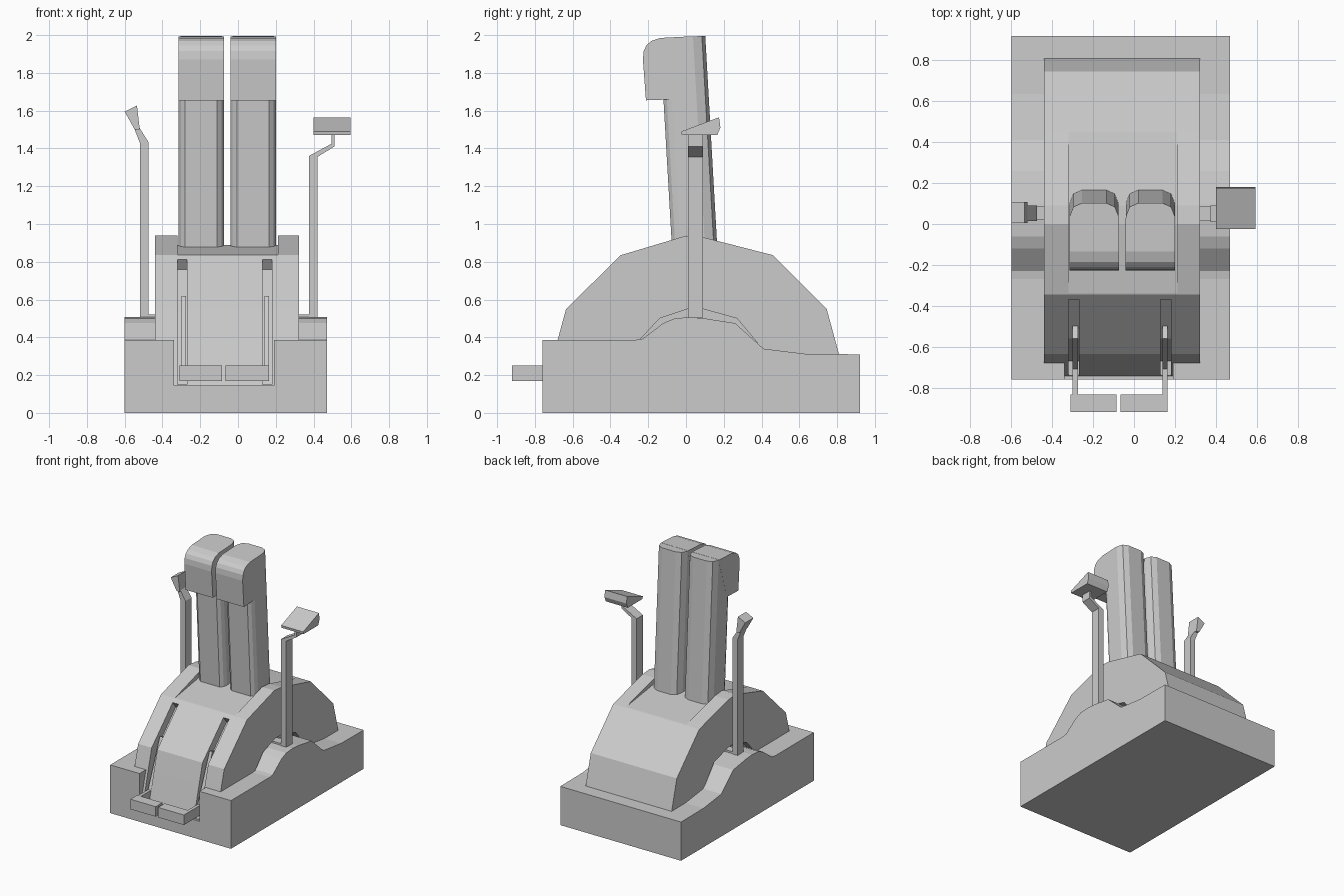
import bpy, bmesh

if "Cube" in bpy.data.objects:
    bpy.data.objects.remove(bpy.data.objects["Cube"])


def prism(name, pts, a, b, axis='x'):
    """Extrude a profile: axis x takes (y,z) points, y takes (x,z) points."""
    def place(p, t):
        return (t, p[0], p[1]) if axis == 'x' else (p[0], t, p[1])
    bm = bmesh.new()
    lo = [bm.verts.new(place(p, a)) for p in pts]
    hi = [bm.verts.new(place(p, b)) for p in pts]
    bm.faces.new(lo)
    bm.faces.new(hi)
    n = len(pts)
    for i in range(n):
        j = (i + 1) % n
        bm.faces.new((lo[i], lo[j], hi[j], hi[i]))
    bmesh.ops.recalc_face_normals(bm, faces=bm.faces)
    me = bpy.data.meshes.new(name)
    bm.to_mesh(me)
    bm.free()
    ob = bpy.data.objects.new(name, me)
    bpy.context.collection.objects.link(ob)
    return ob


def rect(a0, a1, z0, z1):
    return [(a0, z0), (a1, z0), (a1, z1), (a0, z1)]


def cut(ob, cutter):
    cutter.hide_render = True
    m = ob.modifiers.new("cut", 'BOOLEAN')
    m.operation = 'DIFFERENCE'
    m.solver = 'EXACT'
    m.object = cutter
    bpy.context.view_layer.objects.active = ob
    bpy.ops.object.modifier_apply(modifier=m.name)
    bpy.data.objects.remove(cutter)


# Base block with a hump under the side levers and a notch for the pedals
base = prism("base", [(-.76, 0), (.92, 0), (.92, .31), (.635, .312), (.41, .34),
                      (.26, .475), (.10, .50), (.02, .507), (-.06, .50),
                      (-.12, .475), (-.23, .392), (-.27, .386), (-.76, .386)], -.6, .47)
cut(base, prism("notch_cutter", rect(-.9, -.6, .145, .7), -.34, .19))

# Faceted housing
hull = prism("housing", [(-.755, .1), (-.68, .385), (-.635, .55), (-.345, .835), (0, .938),
                         (.09, .93), (.46, .835), (.745, .55), (.81, .31), (.86, .1)],
             -.44, .322)
# Recess for the main levers
cut(hull, prism("recess_cutter", [(-.345, .836), (0, .89), (.09, .888), (.46, .836),
                                  (.46, 1.1), (-.345, 1.1)], -.32, .213))
# Side slots for the lever arms
arch = [(-.27, .36), (-.14, .50), (.01, .55), (.09, .55), (.27, .50), (.42, .32)]
for a, b in ((-.5, -.39), (.272, .4)):
    cut(hull, prism("side_slot_cutter", arch, a, b))
# Front slots and foot pedals
for tag, s0, a0, p0, p1 in (("left", -.32, -.30, -.31, -.085), ("right", .13, .14, -.065, .165)):
    cut(hull, prism("pedal_slot_cutter", [(-.37, .812), (-.33, .76), (-.56, .53), (-.67, .15),
                                          (-.9, .15), (-.9, .812)], s0, s0 + .05))
    prism(tag + "_pedal_arm", [(-.84, .17), (-.84, .25), (-.71, .25), (-.56, .62),
                               (-.50, .60), (-.64, .17)], a0, a0 + .025)
    prism(tag + "_pedal", rect(-.92, -.835, .17, .25), p0, p1)


# Main levers: leaning column with rounded corners, and an overhanging head
def column(name, cx):
    w = .12
    half = [(.065, 0), (.085, 0), (.108, .018), (w, .045), (w, .175), (.101, .222), (.06, .24)]
    half = half[1:]
    ring = half + [(-x, d) for x, d in reversed(half)]
    bm = bmesh.new()
    lo = [bm.verts.new((cx + x, -.07 + d, .80)) for x, d in ring]
    hi = [bm.verts.new((cx + x, -.138 + d, 1.984 + .05 * d)) for x, d in ring]
    bm.faces.new(lo)
    bm.faces.new(hi)
    n = len(ring)
    for i in range(n):
        j = (i + 1) % n
        bm.faces.new((lo[i], lo[j], hi[j], hi[i]))
    bmesh.ops.recalc_face_normals(bm, faces=bm.faces)
    me = bpy.data.meshes.new(name)
    bm.to_mesh(me)
    bm.free()
    bpy.context.collection.objects.link(bpy.data.objects.new(name, me))


head = [(-.065, 1.66), (-.212, 1.655), (-.228, 1.87), (-.224, 1.915), (-.21, 1.945),
        (-.185, 1.968), (-.135, 1.985), (.03, 1.9935), (.03, 1.97)]
for tag, cx in (("left", -.195), ("right", .08)):
    column(tag + "_main_lever", cx)
    prism(tag + "_lever_head", head, cx - .1205, cx + .1205)

# Right side lever with a wedge paddle
prism("right_side_lever", [(.375, .505), (.42, .505), (.42, 1.355), (.51, 1.41), (.51, 1.48),
                           (.495, 1.48), (.495, 1.425), (.375, 1.36)], .01, .09, 'y')
prism("right_lever_arm", rect(.25, .40, .505, .52), .015, .085, 'y')
prism("right_lever_paddle", [(-.022, 1.47), (.165, 1.47), (.182, 1.51), (.175, 1.565),
                             (-.025, 1.49)], .40, .595)

# Left side lever with a flared knob
prism("left_side_lever", [(-.52, .505), (-.475, .505), (-.475, 1.435), (-.525, 1.515),
                          (-.547, 1.50), (-.52, 1.43)], .015, .09, 'y')
prism("left_lever_arm", rect(-.50, -.37, .505, .52), .02, .085, 'y')
prism("left_lever_knob", [(-.6, 1.595), (-.547, 1.50), (-.52, 1.50), (-.535, 1.627)],
      .005, .107, 'y')
